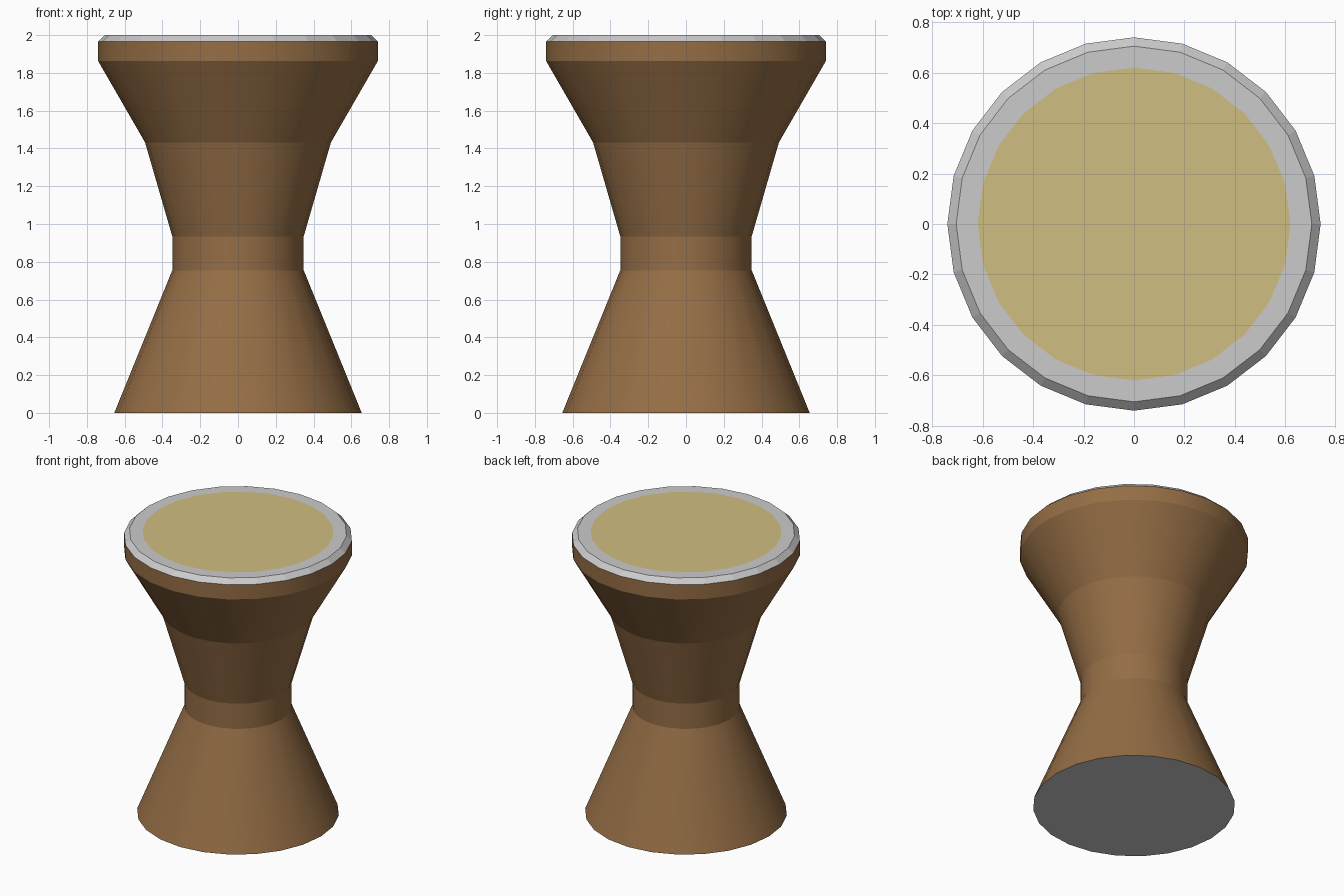
import bpy
import bmesh
from math import cos, sin, tau

if "Cube" in bpy.data.objects:
    bpy.data.objects.remove(bpy.data.objects["Cube"])

SIDES = 24


def material(name, color):
    mat = bpy.data.materials.new(name)
    mat.diffuse_color = (*color, 1.0)
    mat.use_nodes = True
    mat.node_tree.nodes["Principled BSDF"].inputs["Base Color"].default_value = mat.diffuse_color
    return mat


def lathe(name, profile, mat=None, smooth=False, cap=None):
    """Revolve (radius, height) points, listed upwards; cap is 'top' or 'bottom'."""
    bm = bmesh.new()
    rings = [[bm.verts.new((r * cos(tau * i / SIDES), r * sin(tau * i / SIDES), z))
              for i in range(SIDES)] for r, z in profile]
    for low, high in zip(rings, rings[1:]):
        for i in range(SIDES):
            j = (i + 1) % SIDES
            face = bm.faces.new((low[i], low[j], high[j], high[i]))
            face.smooth = smooth
    # Keep each band crisp where it meets the next
    for ring in rings:
        for i in range(SIDES):
            edge = bm.edges.get((ring[i], ring[(i + 1) % SIDES]))
            if edge:
                edge.smooth = False
    if cap == 'top':
        bm.faces.new(rings[-1])
    elif cap == 'bottom':
        bm.faces.new(rings[0][::-1])
    mesh = bpy.data.meshes.new(name)
    bm.to_mesh(mesh)
    bm.free()
    if mat:
        mesh.materials.append(mat)
    obj = bpy.data.objects.new(name, mesh)
    bpy.context.collection.objects.link(obj)
    return obj


wood = material("wood", (0.30, 0.155, 0.06))
hide = material("hide", (0.63, 0.51, 0.22))

# Goblet-shaped wooden body
lathe("drum_body", [(0.655, 0), (0.348, 0.755), (0.348, 0.935),
                    (0.492, 1.432), (0.74, 1.862), (0.74, 1.967)],
      wood, smooth=True)

# Grey bevelled rim
lathe("drum_rim", [(0.74, 1.967), (0.705, 2.0), (0.62, 2.0)])

# Playing surface, flush with the rim
lathe("drum_skin", [(0.62, 2.0)], hide, cap='top')

# Grey underside
lathe("drum_bottom", [(0.655, 0)], cap='bottom')
